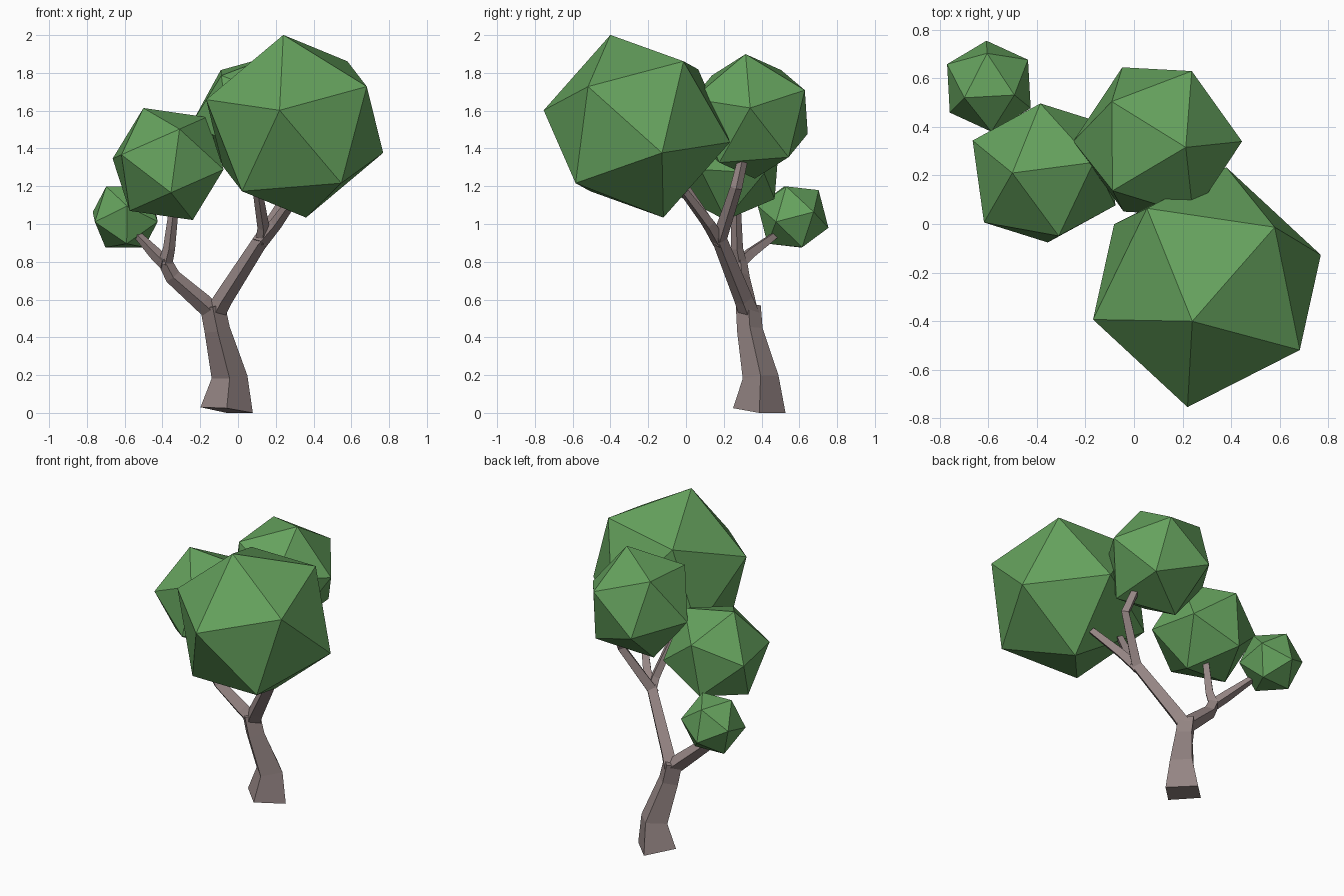
import bpy, bmesh
from mathutils import Vector, Matrix

if "Cube" in bpy.data.objects:
    bpy.data.objects.remove(bpy.data.objects["Cube"])


def material(name, color):
    m = bpy.data.materials.new(name)
    m.diffuse_color = color
    m.use_nodes = True
    m.node_tree.nodes["Principled BSDF"].inputs["Base Color"].default_value = m.diffuse_color
    return m


bark = material("bark_brown", (0.30, 0.235, 0.23, 1))
leaf = material("leaf_green", (0.13, 0.36, 0.11, 1))


def finish(bm, name, mat):
    bmesh.ops.recalc_face_normals(bm, faces=bm.faces[:])
    me = bpy.data.meshes.new(name)
    bm.to_mesh(me)
    bm.free()
    me.materials.append(mat)
    ob = bpy.data.objects.new(name, me)
    bpy.context.collection.objects.link(ob)
    return ob


def foliage(name, center, radius, v1, v2):
    """Icosahedron turned so that two neighbouring corners point along v1 and v2."""
    z = Vector(v1).normalized()
    y = z.cross(Vector(v2)).normalized()
    x = y.cross(z)
    rot = Matrix((x, y, z)).transposed().to_4x4()
    bm = bmesh.new()
    bmesh.ops.create_icosphere(bm, subdivisions=1, radius=radius,
                               matrix=Matrix.Translation(center) @ rot)
    finish(bm, name, leaf)


def limb(name, points):
    """Four-sided tapered tube through (x, y, z, half diagonal) points."""
    bm = bmesh.new()
    pos = [Vector(p[:3]) for p in points]
    rings = []
    for i, p in enumerate(pos):
        before = (p - pos[i - 1]).normalized() if i else Vector()
        after = (pos[i + 1] - p).normalized() if i < len(pos) - 1 else Vector()
        t = (before + after).normalized()
        u = Vector((0, -1, 0))
        u = (u - t * u.dot(t)).normalized()
        v = t.cross(u)
        r = points[i][3]
        rings.append([bm.verts.new(p + d * r) for d in (u, v, -u, -v)])
    for a, b in zip(rings, rings[1:]):
        for k in range(4):
            n = (k + 1) % 4
            bm.faces.new((a[k], a[n], b[n], b[k]))
    bm.faces.new(rings[0])
    bm.faces.new(rings[-1])
    return finish(bm, name, bark)


# Leaf clusters
foliage("large_front_foliage", (0.30, -0.26, 1.5175), 0.507,
        (-0.06, -0.14, 0.4825), (-0.08, -0.495, 0.083))
foliage("back_foliage", (0.0975, 0.34, 1.57), 0.350,
        (0.1175, -0.025, 0.335), (0.3425, 0, 0.04))
foliage("left_foliage", (-0.37, 0.21, 1.3175), 0.324,
        (-0.13, 0, 0.295), (0.06, -0.26, 0.187))
foliage("small_left_foliage", (-0.597, 0.567, 1.0375), 0.196,
        (0.01, -0.185, 0.057), (-0.103, -0.05, 0.165))

# Trunk, with a slightly tilted foot
trunk = limb("trunk", [(-0.06, 0.388, 0.015, 0.139), (-0.045, 0.395, 0.19, 0.095),
                       (-0.11, 0.338, 0.44, 0.068), (-0.135, 0.33, 0.565, 0.066)])
for vert, z in zip(trunk.data.vertices[:4], (0.025, 0.0, 0.0, 0.03)):
    vert.co.z = z

# Main boughs
left_fork = (-0.395, 0.285, 0.815, 0.036)
right_fork = (0.135, 0.17, 0.935, 0.040)
limb("left_bough", [(-0.12, 0.335, 0.52, 0.050), (-0.19, 0.32, 0.585, 0.050),
                    (-0.345, 0.295, 0.72, 0.042), left_fork])
limb("right_bough", [(-0.13, 0.34, 0.51, 0.055), (-0.08, 0.305, 0.60, 0.050), right_fork])

# Twigs reaching into the leaf clusters
limb("left_upper_twig", [(-0.385, 0.285, 0.79, 0.038), (-0.365, 0.27, 0.87, 0.032),
                         (-0.335, 0.265, 1.12, 0.024)])
limb("left_outer_twig", [(-0.385, 0.28, 0.79, 0.036), (-0.44, 0.34, 0.845, 0.034),
                         (-0.53, 0.47, 0.94, 0.022)])
limb("right_back_twig", [(0.115, 0.17, 0.90, 0.040), (0.29, 0.265, 1.19, 0.032),
                         (0.24, 0.30, 1.34, 0.027)])
limb("right_front_twig", [(0.115, 0.18, 0.90, 0.040), (0.20, 0.12, 1.0, 0.034),
                          (0.32, -0.01, 1.17, 0.025)])
limb("right_inner_twig", [(0.13, 0.18, 0.91, 0.038), (0.135, 0.13, 0.98, 0.032),
                          (0.10, -0.01, 1.20, 0.025)])
